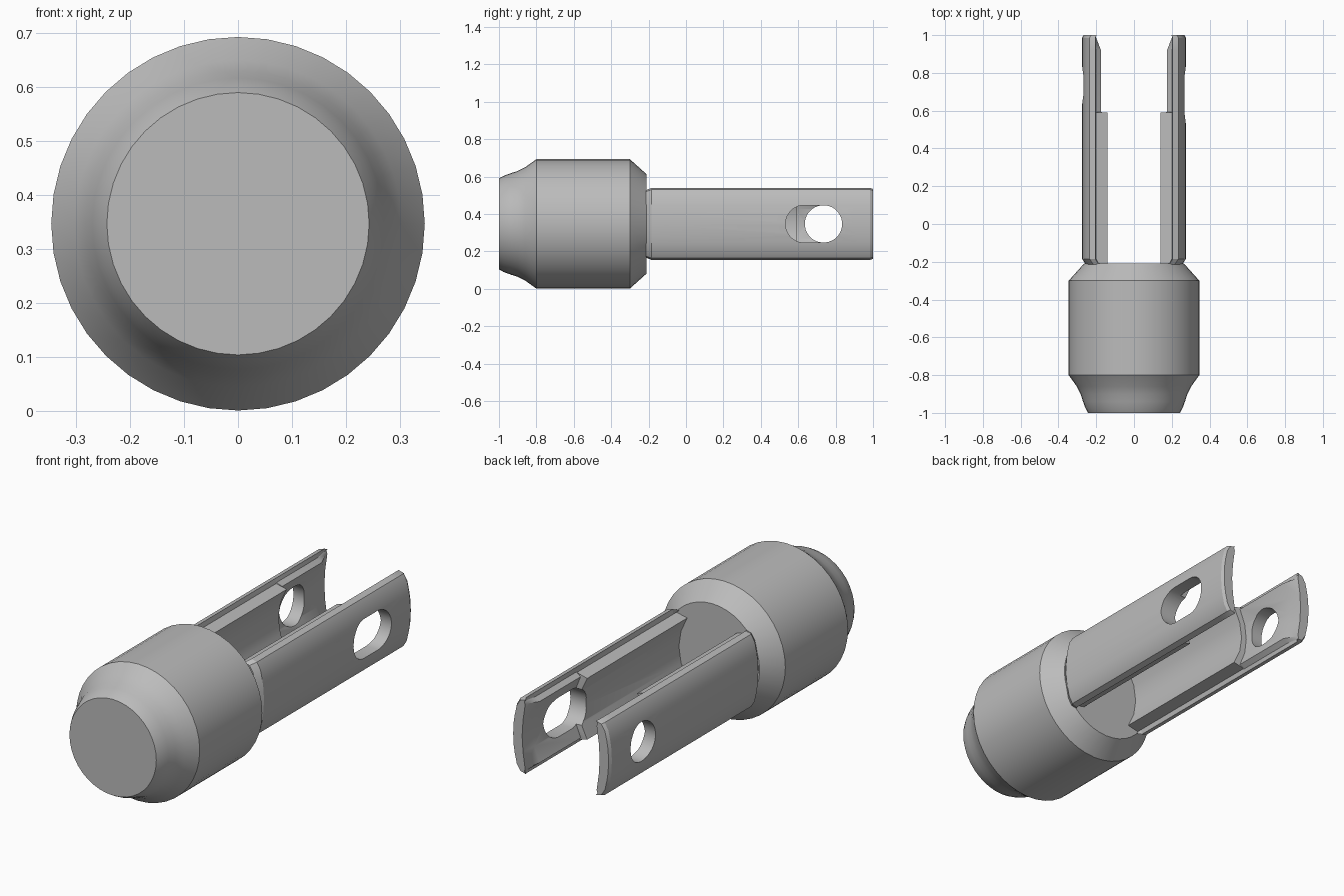
import bpy, bmesh, math
from mathutils import Vector

if "Cube" in bpy.data.objects:
    bpy.data.objects.remove(bpy.data.objects["Cube"], do_unlink=True)

AXIS_Z = 0.347   # height of the long axis

grey = bpy.data.materials.new("plain grey")
grey.use_nodes = True
colour = (0.5, 0.5, 0.5, 1)
grey.diffuse_color = colour
grey.node_tree.nodes["Principled BSDF"].inputs["Base Color"].default_value = colour


def loft(name, rings):
    """Closed solid through rings that share a point count."""
    bm = bmesh.new()
    loops = [[bm.verts.new(p) for p in ring] for ring in rings]
    n = len(loops[0])
    for a, b in zip(loops, loops[1:]):
        for i in range(n):
            j = (i + 1) % n
            bm.faces.new((a[i], a[j], b[j], b[i]))
    bm.faces.new(loops[0])
    bm.faces.new(loops[-1])
    bmesh.ops.recalc_face_normals(bm, faces=bm.faces)
    mesh = bpy.data.meshes.new(name)
    bm.to_mesh(mesh)
    bm.free()
    mesh.materials.append(grey)
    obj = bpy.data.objects.new(name, mesh)
    bpy.context.collection.objects.link(obj)
    return obj


def activate(obj):
    bpy.ops.object.select_all(action='DESELECT')
    obj.select_set(True)
    bpy.context.view_layer.objects.active = obj


def smooth(obj):
    activate(obj)
    bpy.ops.object.shade_smooth_by_angle(angle=math.radians(28))


def circle(y, r, n=40):
    turns = [2 * math.pi * i / n for i in range(n)]
    return [Vector((r * math.sin(t), y, AXIS_Z + r * math.cos(t))) for t in turns]


# Round body with a flared nose and a chamfered back
profile = [(-1, .243), (-.975, .257), (-.94, .27), (-.9, .283), (-.86, .303),
           (-.8, .346), (-.3, .346), (-.21, .265)]
smooth(loft("body", [circle(y, r) for y, r in profile]))

# Arm cross-section: rounded outside, hollowed inside, symmetric in height
OUTER = [(.275, 0), (.272, .06), (.266, .1), (.255, .15), (.235, .183), (.205, .192)]
THICK = [(.2, .168), (.14, .155), (.175, .08), (.187, 0)]
THIN = [(.2, .172), (.175, .155), (.205, .08), (.215, 0)]
TIP = [(.205, .178), (.2, .162), (.212, .08), (.217, 0)]


def section(side, y, inner, trim=0):
    half = [(x - trim, z * (1 - trim * 3)) for x, z in OUTER] + inner
    whole = half + [(x, -z) for x, z in reversed(half[1:-1])]
    return [Vector((side * x, y, AXIS_Z + z)) for x, z in whole]


def hole_cutter(side, front, back, r=.1, n=32):
    """Round-ended prism reaching across one arm."""
    outline = []
    for i in range(n):
        t = 2 * math.pi * (i + .5) / n
        centre = back if math.cos(t) > 0 else front
        outline.append((centre + r * math.cos(t), AXIS_Z + r * math.sin(t)))
    cutter = loft("hole_cutter", [[Vector((side * x, y, z)) for y, z in outline]
                                  for x in (.1, .4)])
    cutter.hide_render = True
    return cutter


# Two arms: the left has a slot, the right a round hole
for name, side, hole_front in (("left_arm", 1, .632), ("right_arm", -1, .735)):
    arm = loft(name, [section(side, -.215, THICK, .02),
                      section(side, -.185, THICK),
                      section(side, .59, THICK),
                      section(side, .592, THIN),
                      section(side, .92, THIN),
                      section(side, .985, TIP),
                      section(side, 1, TIP, .008)])
    cutter = hole_cutter(side, hole_front, .735)
    cut = arm.modifiers.new("hole", 'BOOLEAN')
    cut.operation = 'DIFFERENCE'
    cut.solver = 'EXACT'
    cut.object = cutter
    activate(arm)
    bpy.ops.object.modifier_apply(modifier=cut.name)
    bpy.data.objects.remove(cutter, do_unlink=True)
    smooth(arm)
